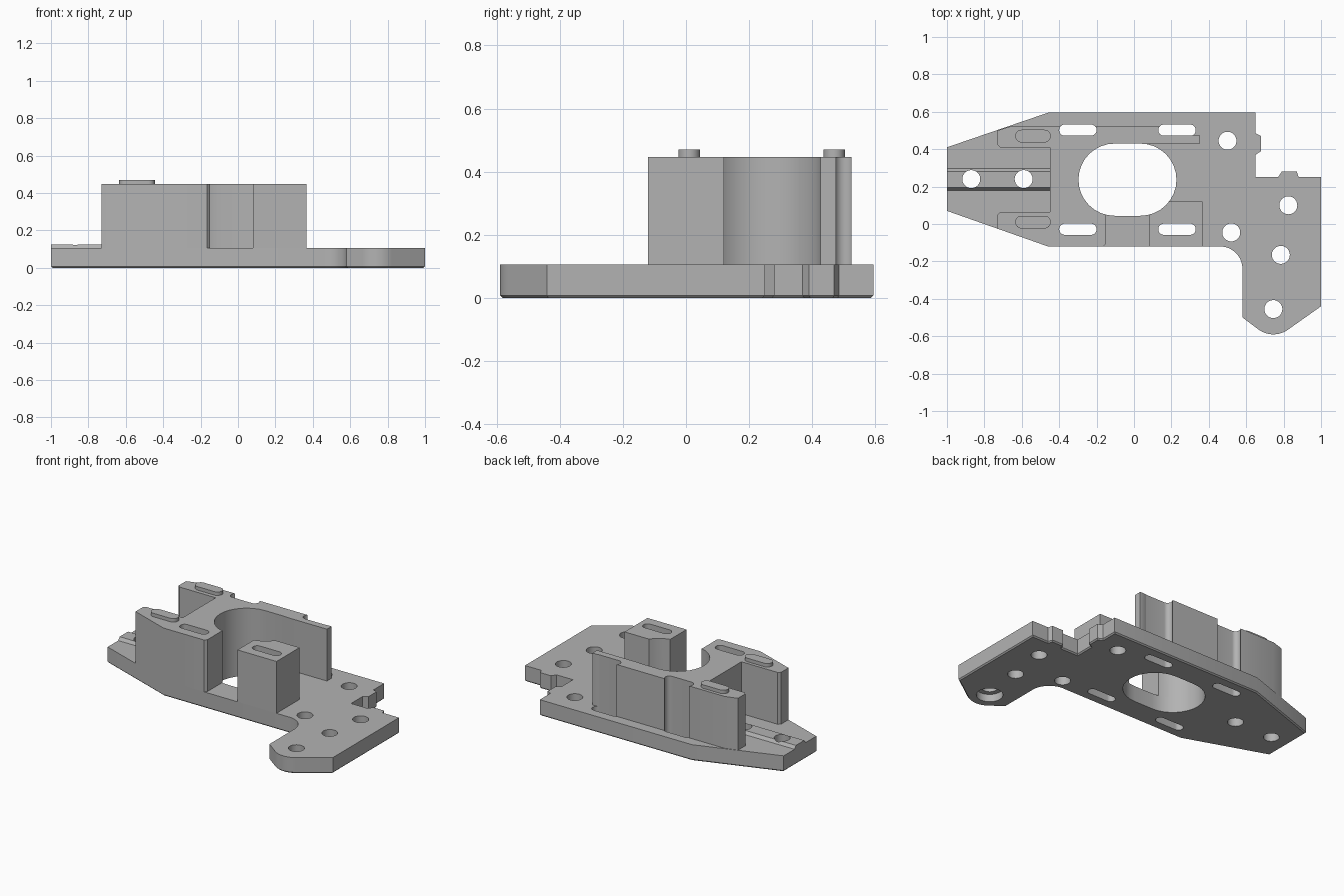
import bpy, bmesh
from math import sin, cos, radians

cube = bpy.data.objects.get("Cube")
if cube:
    bpy.data.objects.remove(cube, do_unlink=True)

grey = bpy.data.materials.new("plain grey")
grey.use_nodes = True
COLOR = (0.45, 0.45, 0.45, 1)
grey.diffuse_color = COLOR
grey.node_tree.nodes["Principled BSDF"].inputs["Base Color"].default_value = COLOR


def arc(cx, cy, r, start, end, steps=16):
    angles = [radians(start + (end - start) * i / steps) for i in range(steps + 1)]
    return [(cx + r * cos(a), cy + r * sin(a)) for a in angles]


def stadium(cx, cy, half_len, r):
    d = half_len - r
    return arc(cx + d, cy, r, -90, 90) + arc(cx - d, cy, r, 90, 270)


def circle(cx, cy, r):
    return arc(cx, cy, r, 0, 360, 40)[:-1]


def prisms(name, outlines, z0, z1, chamfer=0):
    """Extrude closed outlines upward into one object."""
    bm = bmesh.new()
    for outline in outlines:
        base = bm.faces.new([bm.verts.new((x, y, z0)) for x, y in outline])
        out = bmesh.ops.extrude_face_region(bm, geom=[base], use_keep_orig=True)
        top = [v for v in out["geom"] if isinstance(v, bmesh.types.BMVert)]
        bmesh.ops.translate(bm, verts=top, vec=(0, 0, z1 - z0))
    bmesh.ops.recalc_face_normals(bm, faces=bm.faces)
    if chamfer:
        edges = [e for e in bm.edges if all(v.co.z < z0 + 0.001 for v in e.verts)]
        bmesh.ops.bevel(bm, geom=edges, offset=chamfer, segments=1, affect='EDGES')
    mesh = bpy.data.meshes.new(name)
    bm.to_mesh(mesh)
    bm.free()
    mesh.materials.append(grey)
    obj = bpy.data.objects.new(name, mesh)
    bpy.context.collection.objects.link(obj)
    return obj


def activate(obj):
    bpy.ops.object.select_all(action='DESELECT')
    obj.select_set(True)
    bpy.context.view_layer.objects.active = obj


def cut(obj, cutter):
    mod = obj.modifiers.new("cut", 'BOOLEAN')
    mod.operation, mod.solver, mod.object = 'DIFFERENCE', 'EXACT', cutter
    activate(obj)
    bpy.ops.object.modifier_apply(modifier=mod.name)


# Base plate with fillet, rounded nose and two small edge tabs
plate_outline = (
    [(-1, 0.07), (-0.46, -0.12)] + arc(0.46, -0.24, 0.12, 90, 0) + [(0.58, -0.5)]
    + arc(0.745, -0.455, 0.135, -125, -55)
    + [(1, -0.44), (1, 0.25), (0.88, 0.25), (0.87, 0.28), (0.79, 0.28), (0.77, 0.25),
       (0.65, 0.25), (0.65, 0.37), (0.68, 0.39), (0.68, 0.47), (0.65, 0.485),
       (0.65, 0.595), (-0.46, 0.595), (-1, 0.41)])
plate = prisms("base_plate", [plate_outline], 0, 0.105, chamfer=0.008)

# Tall housing with forked end and long back wall
housing = prisms("housing", [[
    (-0.73, -0.025), (-0.46, -0.12), (-0.165, -0.12), (-0.15, -0.105), (-0.15, 0.2),
    (-0.035, 0.2), (-0.035, 0.427), (0.35, 0.427), (0.35, 0.475), (0.24, 0.475),
    (0.24, 0.525), (-0.65, 0.525), (-0.73, 0.5), (-0.73, 0.425), (-0.715, 0.41),
    (-0.45, 0.41), (-0.45, 0.065), (-0.715, 0.065), (-0.73, 0.05)]], 0.105, 0.447)

# Separate front post
post = prisms("front_post", [[(0.08, -0.12), (0.365, -0.12), (0.365, 0.12), (0.08, 0.12)]],
              0.105, 0.447)

# Raised rail with sloped sides
rail = prisms("guide_rail", [[(-1, 0.18), (-0.45, 0.18), (-0.45, 0.297), (-1, 0.297)]],
              0.105, 0.125)
for v in rail.data.vertices:
    if v.co.z > 0.12:
        v.co.y += 0.015 if v.co.y < 0.24 else -0.015

# Locating pads on the fork arms
pads = prisms("locating_pads", [stadium(-0.54, y, 0.095, 0.034) for y in (0.01, 0.47)],
              0.447, 0.47)

# Openings: large window, four slots and round bolt holes
holes = [(-0.87, 0.24), (-0.59, 0.24), (0.5, 0.445), (0.52, -0.045),
         (0.825, 0.1), (0.785, -0.165), (0.745, -0.455)]
openings = [stadium(-0.035, 0.237, 0.262, 0.193)]
openings += [stadium(x, y, 0.1, 0.03) for x in (-0.3, 0.23) for y in (-0.028, 0.502)]
openings += [circle(x, y, 0.048) for x, y in holes]
cutter = prisms("opening_cutter", openings, -0.2, 0.7)
for part in (plate, housing, post, rail):
    cut(part, cutter)

# Wide recess under the nose hole
recess = prisms("recess_cutter", [circle(*holes[-1], 0.08)], -0.2, 0.05)
cut(plate, recess)
for helper in (cutter, recess):
    bpy.data.objects.remove(helper, do_unlink=True)

for part in (plate, housing, post, rail, pads):
    activate(part)
    bpy.ops.object.shade_smooth_by_angle(angle=radians(30))
